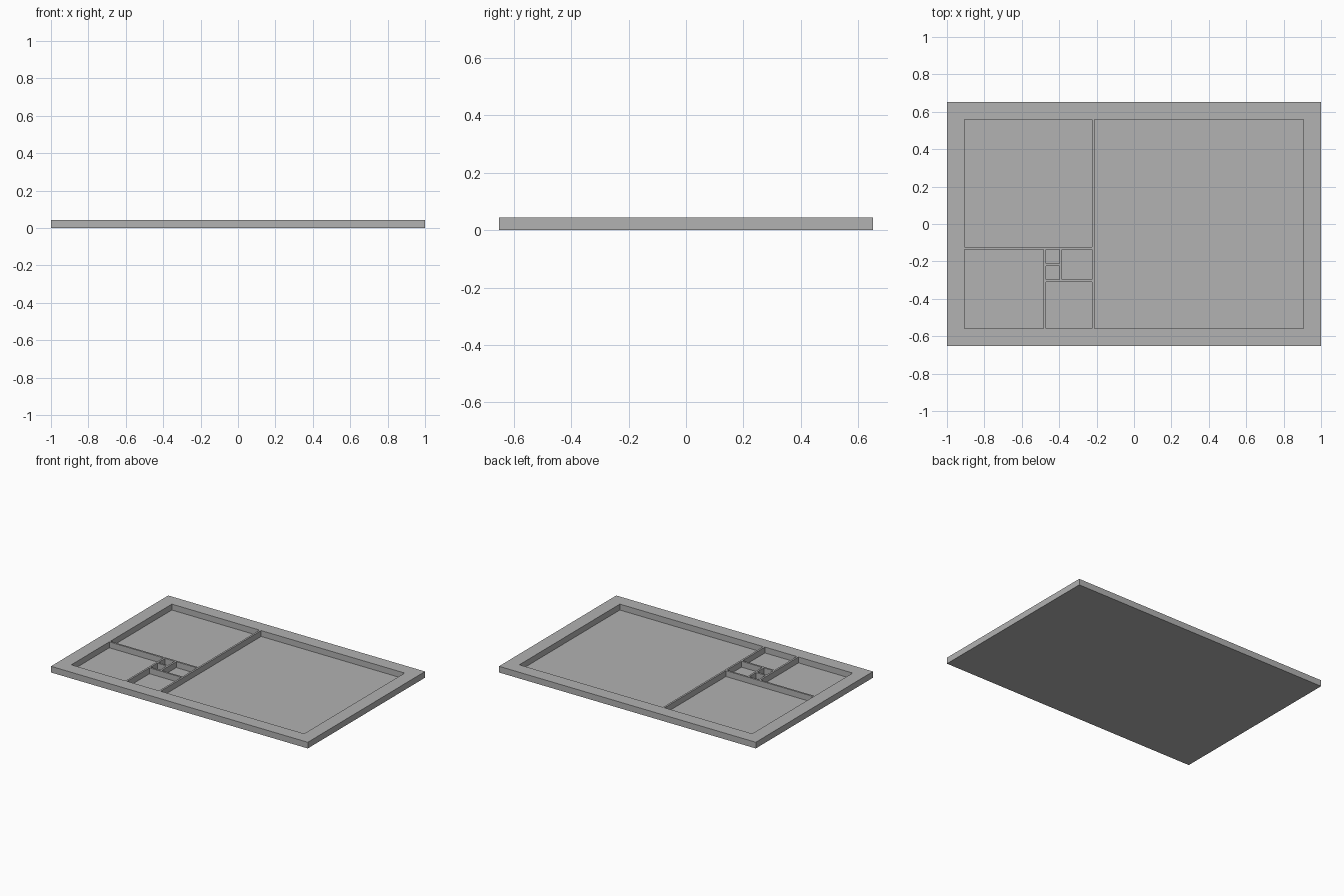
import bpy
import bmesh
from mathutils import Matrix, Vector

if "Cube" in bpy.data.objects:
    bpy.data.objects.remove(bpy.data.objects["Cube"])

U = 2 / 23            # one layout unit: 21 x 13 units plus a one-unit border
WALL = 0.013          # thickness of the dividing walls
HEIGHT = U / 2
FLOOR = 0.002         # thin floor left under the pockets
WIDTH, DEPTH = 23 * U, 15 * U

# Square cells as (column, row, side) in layout units
CELLS = [(8, 0, 13), (0, 5, 8), (0, 0, 5), (5, 0, 3), (6, 3, 2), (5, 3, 1), (5, 4, 1)]

grey = bpy.data.materials.new("mid_grey")
grey.diffuse_color = (0.445, 0.445, 0.445, 1)
grey.use_nodes = True
grey.node_tree.nodes["Principled BSDF"].inputs["Base Color"].default_value = grey.diffuse_color


def add_box(bm, low, high):
    low, high = Vector(low), Vector(high)
    size = Matrix.Diagonal((*(high - low), 1))
    bmesh.ops.create_cube(bm, size=1, matrix=Matrix.Translation((low + high) / 2) @ size)


def make_object(name, boxes):
    bm = bmesh.new()
    for low, high in boxes:
        add_box(bm, low, high)
    mesh = bpy.data.meshes.new(name)
    bm.to_mesh(mesh)
    bm.free()
    mesh.materials.append(grey)
    obj = bpy.data.objects.new(name, mesh)
    bpy.context.collection.objects.link(obj)
    return obj


# Tray slab
tray = make_object("tray", [((-WIDTH / 2, -DEPTH / 2, 0), (WIDTH / 2, DEPTH / 2, HEIGHT))])

# Square pockets, each inset by half a wall
pockets = []
for col, row, side in CELLS:
    x = -WIDTH / 2 + (col + 1) * U + WALL / 2
    y = -DEPTH / 2 + (row + 1) * U + WALL / 2
    s = side * U - WALL
    pockets.append(((x, y, FLOOR), (x + s, y + s, HEIGHT + 0.1)))
cutter = make_object("pocket_cutter", pockets)
cutter.hide_render = True

# Carve the pockets, then drop the cutter
carve = tray.modifiers.new("carve_pockets", "BOOLEAN")
carve.operation = "DIFFERENCE"
carve.solver = "EXACT"
carve.object = cutter
bpy.context.view_layer.objects.active = tray
tray.select_set(True)
bpy.ops.object.modifier_apply(modifier=carve.name)
bpy.data.objects.remove(cutter)
